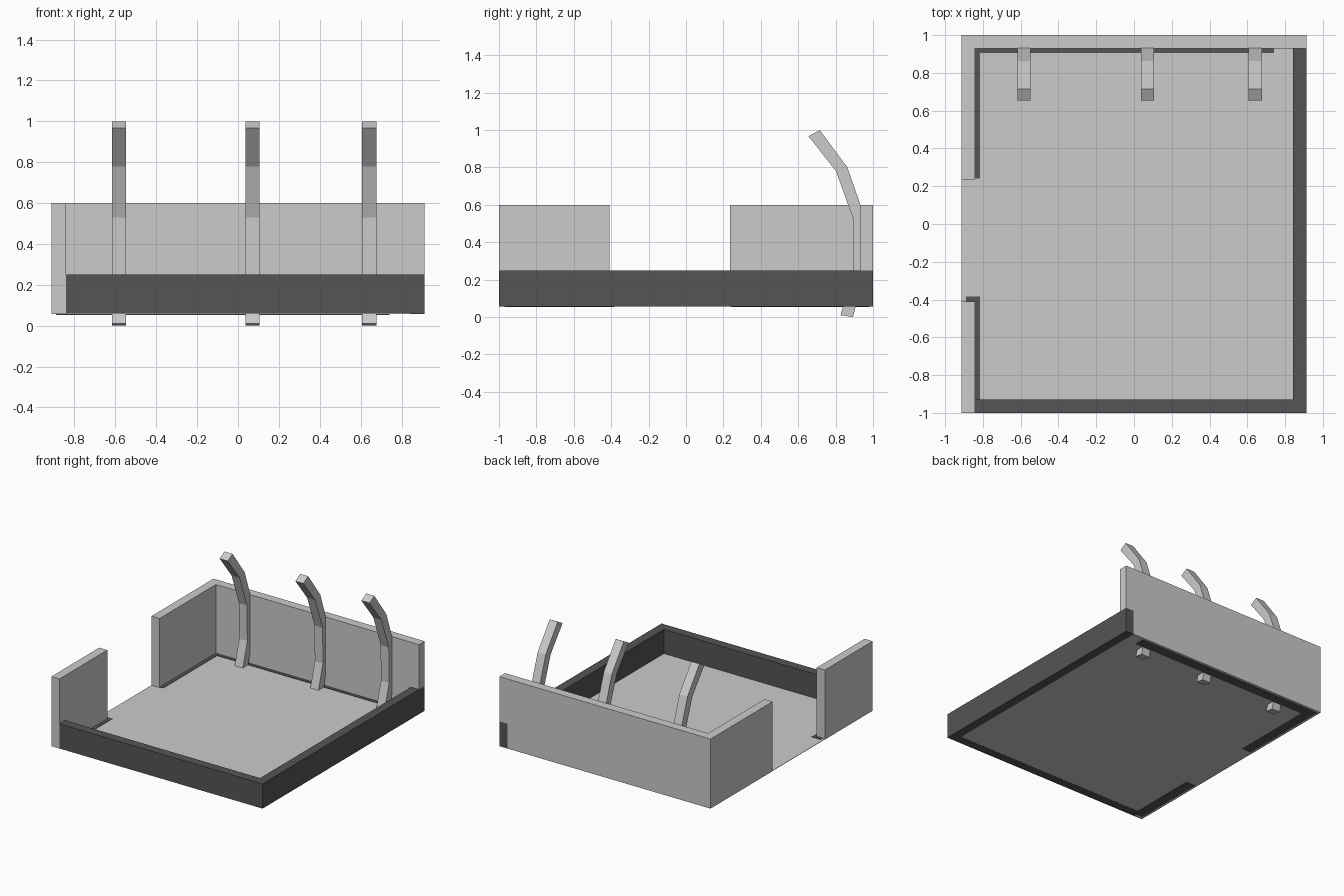
import bpy
import bmesh
from mathutils import Vector

if "Cube" in bpy.data.objects:
    bpy.data.objects.remove(bpy.data.objects["Cube"])

dark = bpy.data.materials.new("dark_trim")
dark.diffuse_color = (0.09, 0.09, 0.09, 1)
dark.use_nodes = True
dark.node_tree.nodes["Principled BSDF"].inputs["Base Color"].default_value = dark.diffuse_color


def prism(name, outline, push, mat=None):
    """Extrude a flat outline of 3D points along a vector."""
    bm = bmesh.new()
    face = bm.faces.new([bm.verts.new(p) for p in outline])
    new = bmesh.ops.extrude_face_region(bm, geom=[face])["geom"]
    bmesh.ops.translate(bm, vec=Vector(push),
                        verts=[g for g in new if isinstance(g, bmesh.types.BMVert)])
    if not any(face in e.link_faces for e in bm.edges if len(e.link_faces) > 1):
        bm.faces.new([v for v in face.verts])
    bmesh.ops.recalc_face_normals(bm, faces=bm.faces)
    mesh = bpy.data.meshes.new(name)
    bm.to_mesh(mesh)
    bm.free()
    obj = bpy.data.objects.new(name, mesh)
    bpy.context.collection.objects.link(obj)
    if mat:
        mesh.materials.append(mat)
    return obj


def box(name, x, y, z, mat=None):
    pts = [(x[0], y[0], z[0]), (x[1], y[0], z[0]), (x[1], y[1], z[0]), (x[0], y[1], z[0])]
    return prism(name, pts, (0, 0, z[1] - z[0]), mat)


BASE, LOW, HIGH = 0.057, 0.25, 0.6
X, IN = 0.912, 0.842

# thin floor
box("floor", (-X, IN), (-1, 1), (0.058, 0.061))

# low dark rim along the front and right
box("front_rim", (-IN, IN), (-1, -0.93), (BASE, LOW), dark)
box("right_rim", (IN, X), (-1, 1), (BASE, LOW), dark)

# tall back wall, notched over the end of the right rim
back = [(-X, BASE), (IN, BASE), (IN, LOW), (X, LOW), (X, HIGH), (-X, HIGH)]
prism("back_wall", [(x, 0.93, z) for x, z in back], (0, 0.07, 0))

# two left walls with a doorway between them
box("left_wall_front", (-X, -IN), (-1, -0.41), (BASE, HIGH))
box("left_wall_back", (-X, -IN), (0.235, 0.93), (BASE, HIGH))

# flat dark strips under the tall walls
S = (0.053, 0.064)
box("front_left_strip", (-0.89, -0.815), (-0.97, -0.385), S, dark)
box("back_left_strip", (-0.89, -0.815), (0.24, 0.905), S, dark)
box("back_strip", (-0.89, 0.74), (0.905, 0.98), S, dark)

# bent ribs leaning over the floor
rib = [(0.826, 0.01), (0.896, 0.25), (0.892, 0.53), (0.802, 0.78), (0.655, 0.967),
       (0.715, 1.0), (0.863, 0.80), (0.95, 0.55), (0.953, 0.24), (0.893, 0.0)]
for i, cx in enumerate((-0.582, 0.071, 0.642)):
    prism(f"rib_{i + 1}", [(cx - 0.035, y, z) for y, z in rib], (0.07, 0, 0))
